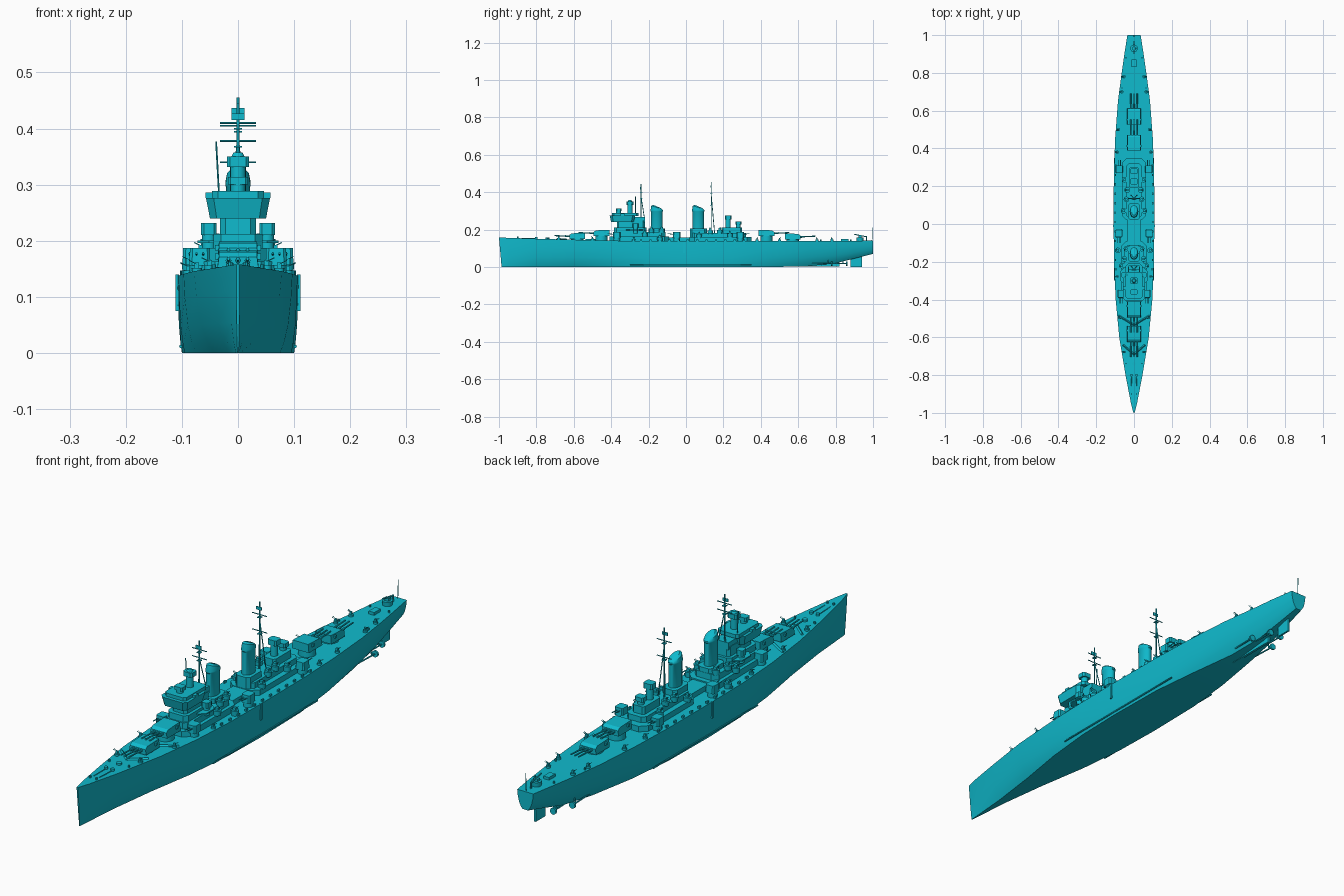
import bpy
import math
from mathutils import Vector

cube = bpy.data.objects.get("Cube")
if cube:
    bpy.data.objects.remove(cube, do_unlink=True)

paint = bpy.data.materials.new("cyan_paint")
paint.use_nodes = True
CYAN = (0.005, 0.5, 0.62, 1)
paint.diffuse_color = CYAN
paint.node_tree.nodes["Principled BSDF"].inputs["Base Color"].default_value = CYAN


def add_mesh(name, verts, faces, smooth=False):
    mesh = bpy.data.meshes.new(name)
    mesh.from_pydata(verts, [], faces)
    mesh.materials.append(paint)
    obj = bpy.data.objects.new(name, mesh)
    bpy.context.collection.objects.link(obj)
    if smooth:
        bpy.ops.object.select_all(action='DESELECT')
        obj.select_set(True)
        bpy.context.view_layer.objects.active = obj
        bpy.ops.object.shade_smooth_by_angle(angle=math.radians(35))
    return obj


def loft(name, rings, smooth=False):
    """Join equal closed rings and cap both ends."""
    n = len(rings[0])
    verts = [p for ring in rings for p in ring]
    faces = [(r * n + i, r * n + (i + 1) % n, (r + 1) * n + (i + 1) % n, (r + 1) * n + i)
             for r in range(len(rings) - 1) for i in range(n)]
    faces += [tuple(reversed(range(n))), tuple(range(len(verts) - n, len(verts)))]
    return add_mesh(name, verts, faces, smooth)


def block(name, half, y0, y1, z0, z1, x=0, cut=0.0, taper=1.0):
    """Box with chamfered plan corners and an optionally scaled top."""
    cy, ly = (y0 + y1) / 2, (y1 - y0) / 2
    if cut:
        plan = [(half, cut - ly), (half, ly - cut), (half - cut, ly), (cut - half, ly),
                (-half, ly - cut), (-half, cut - ly), (cut - half, -ly), (half - cut, -ly)]
    else:
        plan = [(half, -ly), (half, ly), (-half, ly), (-half, -ly)]
    return loft(name, [[(x + px * s, cy + py * s, z) for px, py in plan]
                       for z, s in ((z0, 1), (z1, taper))])


def drum(name, r, x, y, z0, z1, top=None, sides=16):
    top = r if top is None else top
    ring = [(math.cos(a), math.sin(a)) for a in (math.tau * i / sides for i in range(sides))]
    return loft(name, [[(x + c * q, y + s * q, z) for c, s in ring]
                       for q, z in ((r, z0), (top, z1))], True)


def rod(name, a, b, r, sides=6):
    a, b = Vector(a), Vector(b)
    turn = (b - a).to_track_quat('Z', 'Y')
    ring = [turn @ Vector((r * math.cos(math.tau * i / sides), r * math.sin(math.tau * i / sides), 0))
            for i in range(sides)]
    return loft(name, [[tuple(p + v) for v in ring] for p in (a, b)])


# Hull stations: y, deck half width, bottom half width, keel height, deck height
STATIONS = [
    (-1, .003, .001, 0, .158), (-.95, .016, .004, 0, .156), (-.8, .045, .016, 0, .151),
    (-.6, .078, .042, 0, .146), (-.4, .097, .075, 0, .141), (-.2, .106, .095, 0, .138),
    (0, .108, .1, 0, .138), (.25, .107, .096, 0, .138), (.45, .1, .075, 0, .138),
    (.65, .085, .045, .004, .138), (.8, .065, .028, .02, .138), (.9, .051, .02, .045, .14),
    (1, .035, .012, .07, .141)]
rings = []
for y, w, b, k, d in STATIONS:
    h = d - k
    rake = 0.014 if y == -1 else 0
    half = [(b, k), (b + (w - b) * .3, k + h * .12), (b + (w - b) * .65, k + h * .35),
            (b + (w - b) * .9, k + h * .7), (w, d)]
    right = [(px, y + rake * (d - pz) / h, pz) for px, pz in half]
    rings.append(right + [(-px, py, pz) for px, py, pz in reversed(right)])
loft("hull", rings, True)


def deck_edge(y):
    for a, b in zip(STATIONS, STATIONS[1:]):
        if y <= b[0]:
            t = (y - a[0]) / (b[0] - a[0])
            return a[1] + (b[1] - a[1]) * t, a[4] + (b[4] - a[4]) * t


# Underwater gear
block("rudder", .004, .88, .94, 0, .07)
block("skeg", .005, .6, .82, .002, .04)
for side in (-1, 1):
    for x, end in ((.025, .86), (.052, .78)):
        rod("propeller_shaft", (side * x * .9, end - .25, .022), (side * x, end, .018), .003)
        rod("shaft_strut", (side * x, end - .02, .018), (side * x * .7, end - .02, .06), .003)
        rod("propeller", (side * x, end - .004, .018), (side * x, end + .004, .018), .013, 10)
    rod("bilge_keel", (side * .102, -.3, .012), (side * .102, .35, .012), .003)
    block("side_fender", .003, -.015, -.005, .075, .14, x=side * .108)


# Main gun turrets
def main_turret(y, base, aim):
    drum("barbette", .033, 0, y, .13, base)
    ends = ((y - .042 * aim, base + .021), (y - .03 * aim, base + .03), (y + .042 * aim, base + .033))
    low = [(e, base) for e, _ in (ends[0], ends[2])]
    outline = [low[0], ends[0], ends[1], ends[2], low[1]]
    loft("turret_house", [[(s * (.037 if z == base else .034), py, z) for py, z in outline]
                          for s in (-1, 1)])
    block("turret_rangefinder", .041, y + .018 * aim - .005, y + .018 * aim + .005,
          base + .017, base + .027)
    for x in (-.017, 0, .017):
        rod("main_gun_sleeve", (x, y - .035 * aim, base + .014), (x, y - .065 * aim, base + .015), .005, 8)
        rod("main_gun_barrel", (x, y - .06 * aim, base + .015), (x, y - .122 * aim, base + .018), .003, 8)


for y, base, aim in ((-.582, .15, 1), (-.452, .166, 1), (.43, .166, -1), (.57, .147, -1)):
    main_turret(y, base, aim)

# Deckhouses
block("forward_deckhouse", .066, -.41, -.09, .13, .163, cut=.025)
block("forward_upper_house", .052, -.39, -.11, .16, .187, cut=.02)
block("aft_deckhouse", .064, .02, .35, .13, .16, cut=.025)
block("aft_upper_house", .042, .03, .32, .155, .182, cut=.015)
block("midship_house", .035, -.1, .03, .13, .158)

# Forward bridge tower
block("bridge_base", .044, -.385, -.21, .18, .212, cut=.014)
block("bridge_walk", .072, -.32, -.23, .196, .201, cut=.02)
block("bridge_tower", .032, -.37, -.22, .2, .25, cut=.01)
block("bridge_wings", .05, -.4, -.28, .24, .276, cut=.012, taper=1.14)
block("bridge_top", .046, -.395, -.255, .274, .289, cut=.01)
block("bridge_rear", .03, -.28, -.22, .24, .268)
drum("director_pedestal", .014, 0, -.3, .285, .335)
block("director_house", .02, -.318, -.282, .332, .35, cut=.006)
drum("director_radar", .012, 0, -.3, .35, .357, top=.008)
drum("front_director_pedestal", .013, 0, -.36, .285, .302)
block("front_director", .018, -.375, -.345, .3, .314, cut=.005)
rod("antenna_pole", (-.034, -.27, .285), (-.039, -.27, .377), .0018)
for side in (-1, 1):
    drum("side_director_pedestal", .012, side * .052, -.27, .18, .212)
    block("side_director", .014, -.285, -.255, .21, .232, x=side * .052, cut=.005)
    block("bridge_lookout", .008, -.35, -.33, .276, .286, x=side * .05)


# Funnels with sloping caps
def funnel(y, half_length):
    shape = [(math.cos(math.tau * i / 20), math.sin(math.tau * i / 20)) for i in range(20)]
    levels = ((.13, 1, 0), (.295, 1, 0), (.298, 1.08, 0), (.304, 1.08, 0), (.318, .95, .01), (.324, .6, .008))
    loft("funnel", [[(.021 * s * c, y + half_length * s * q, z - tilt * q) for c, q in shape]
                    for z, s, tilt in levels], True)
    block("funnel_base", .032, y - .045, y + .045, .15, .205, cut=.012)


funnel(-.156, .031)
funnel(.066, .031)


# Masts with yards, legs and radar
def mast(y, foot, top, yards):
    rod("mast_pole", (0, y, foot), (0, y, top), .0028)
    for side in (-1, 1):
        rod("mast_leg", (side * .016, y + .018, foot), (0, y, top - .07), .002)
    for z in yards:
        rod("mast_yard", (-.032, y, z), (.032, y, z), .0018)
        block("mast_platform", .007, y - .007, y + .007, z - .012, z - .009)
    block("mast_radar", .012, y - .006, y - .003, top - .03, top - .018)


mast(-.24, .26, .445, (.378, .41))
mast(.135, .18, .455, (.34, .405))

# Aft control tower
block("aft_control_tower", .026, .19, .3, .18, .212, cut=.008)
drum("aft_director_pedestal", .014, 0, .225, .21, .258)
block("aft_director", .019, .208, .242, .255, .276, cut=.005)
drum("low_director_pedestal", .012, 0, .28, .21, .228)
block("low_director", .018, .264, .296, .226, .243, cut=.005)

# Twin secondary gun mounts on both sides
for side in (-1, 1):
    for y, x, aim in ((-.37, .068, -1), (-.05, .08, -1), (.29, .078, 1)):
        drum("secondary_base", .018, side * x, y, .13, .158)
        block("secondary_mount", .019, y - .021, y + .021, .156, .187, x=side * x, cut=.005, taper=.93)
        for dx in (-.006, .006):
            rod("secondary_barrel", (side * x + dx, y, .174), (side * x + dx, y + aim * .05, .178), .002)


# Light guns in round tubs
def gun_tub(x, y, z, r=.015):
    drum("gun_tub", r * .9, x, y, z - .012, z + .008, top=r, sides=14)
    block("light_gun", r * .45, y - r * .4, y + r * .4, z + .006, z + .018, x=x)
    out = .014 if x >= 0 else -.014
    for dy in (-.003, .003):
        rod("light_barrel", (x, y + dy, z + .015), (x + out, y + dy, z + .022), .001)


for side in (-1, 1):
    for x, y, z in ((.036, .18, .19), (.05, .235, .172), (.04, .13, .188), (.055, .07, .167),
                    (.04, -.13, .195), (.052, -.185, .195), (.064, -.22, .175), (.085, -.14, .15)):
        gun_tub(side * x, y, z)
    for y in (-.68, -.5, -.28, .38, .5, .7, .78):
        w, d = deck_edge(y)
        gun_tub(side * (w - .014), y, d, .009)
    for i in range(12):
        y = -.24 + i * .05
        w, d = deck_edge(y)
        block("deck_locker", .003, y - .006, y + .006, d - .002, d + .009, x=side * (w - .008))

# Foredeck fittings
for y, spread in ((-.66, .058), (-.505, .082)):
    for side in (-1, 1):
        rod("breakwater", (0, y - .03, deck_edge(y)[1] + .001), (side * spread, y + .02, deck_edge(y)[1] + .001), .005, 4)
for side in (-1, 1):
    drum("capstan", .007, side * .014, -.8, .145, .16)
    rod("anchor_chain", (side * .012, -.88, .154), (side * .014, -.8, .152), .002)
    for y in (-.9, -.74, .72, .88):
        drum("bollard", .004, side * (deck_edge(y)[0] - .012), y, .13, deck_edge(y)[1] + .008, sides=8)
drum("bow_gun_base", .01, 0, -.74, .14, .157)

# Stern fittings
gun_tub(0, .93, .15, .02)
block("stern_hatch", .012, .83, .87, .13, .15)
rod("crane_post", (0, .965, .13), (0, .965, .165), .004)
rod("crane_arm", (0, .965, .162), (0, .9, .175), .003)
rod("flagstaff", (0, .994, .135), (0, .997, .212), .0015)
